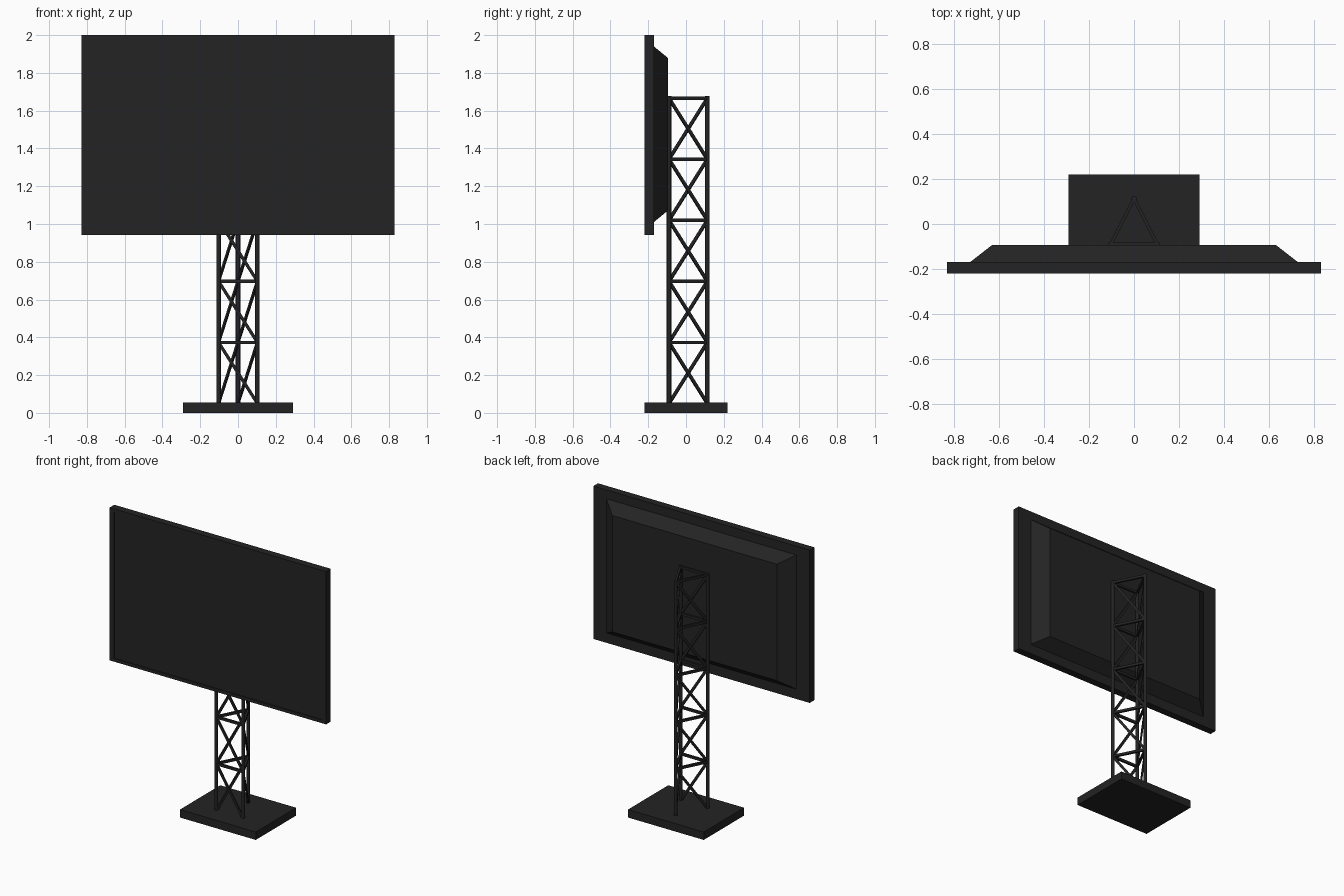
import bpy, bmesh
from mathutils import Vector, Matrix

if "Cube" in bpy.data.objects:
    bpy.data.objects.remove(bpy.data.objects["Cube"])

black = bpy.data.materials.new("matte_black")
black.diffuse_color = (0.017, 0.017, 0.017, 1)
black.use_nodes = True
black.node_tree.nodes["Principled BSDF"].inputs["Base Color"].default_value = black.diffuse_color


def finish(bm, name):
    bmesh.ops.recalc_face_normals(bm, faces=bm.faces)
    me = bpy.data.meshes.new(name)
    bm.to_mesh(me)
    bm.free()
    me.materials.append(black)
    ob = bpy.data.objects.new(name, me)
    bpy.context.collection.objects.link(ob)
    return ob


def loft(name, rings):
    """Closed solid through rectangles (half width, z low, z high, y)."""
    bm = bmesh.new()
    loops = [[bm.verts.new(p) for p in
              ((-w, y, a), (w, y, a), (w, y, b), (-w, y, b))] for w, a, b, y in rings]
    for r, s in zip(loops, loops[1:]):
        for i in range(4):
            j = (i + 1) % 4
            bm.faces.new((r[i], r[j], s[j], s[i]))
    bm.faces.new(loops[0])
    bm.faces.new(loops[-1])
    return finish(bm, name)


def bar(bm, a, b, out, wide, thick):
    """Flat bar from a to b, its thin side facing along out."""
    z = (b - a).normalized()
    x = out.cross(z).normalized()
    y = z.cross(x)
    m = Matrix((x, y, z)).transposed().to_4x4()
    m.translation = (a + b) / 2
    m = m @ Matrix.Diagonal((wide, thick, (b - a).length, 1))
    bmesh.ops.create_cube(bm, size=1, matrix=m)


# Base plate
loft("base_plate", [(0.29, 0, 0.055, -0.22), (0.29, 0, 0.055, 0.22)])

# Screen with a shallow recessed panel, and the tapered housing behind it
loft("screen", [(0.795, 0.965, 1.98, -0.214), (0.795, 0.965, 1.98, -0.22),
                (0.828, 0.943, 2.0, -0.22), (0.828, 0.943, 2.0, -0.169)])
loft("screen_back_housing", [(0.728, 1.01, 1.94, -0.17), (0.63, 1.073, 1.878, -0.094)])

# Triangular truss: three round legs
legs = [Vector((-0.103, -0.09, 0)), Vector((0, 0.113, 0)), Vector((0.103, -0.09, 0))]
z0, top, step = 0.05, 1.677, 0.3232
for k, p in enumerate(legs):
    bm = bmesh.new()
    bmesh.ops.create_cone(bm, cap_ends=True, segments=12, radius1=0.012, radius2=0.012,
                          depth=top - z0, matrix=Matrix.Translation((p.x, p.y, (top + z0) / 2)))
    ob = finish(bm, ("truss_leg_left", "truss_leg_back", "truss_leg_right")[k])
    for f in ob.data.polygons:
        f.use_smooth = len(f.vertices) == 4

# Rungs and one diagonal per bay on each side of the truss
rungs, diagonals = bmesh.new(), bmesh.new()
for i in range(3):
    p, q = legs[i], legs[(i + 1) % 3]
    out = (q - p).cross(Vector((0, 0, 1))).normalized()
    for n in range(5):
        lo = Vector((0, 0, z0 + n * step))
        hi = Vector((0, 0, z0 + (n + 1) * step))
        bar(rungs, p + hi, q + hi, out, 0.017, 0.014)
        bar(diagonals, p + lo, q + hi, out, 0.017, 0.01)
finish(rungs, "truss_rungs")
finish(diagonals, "truss_diagonals")
